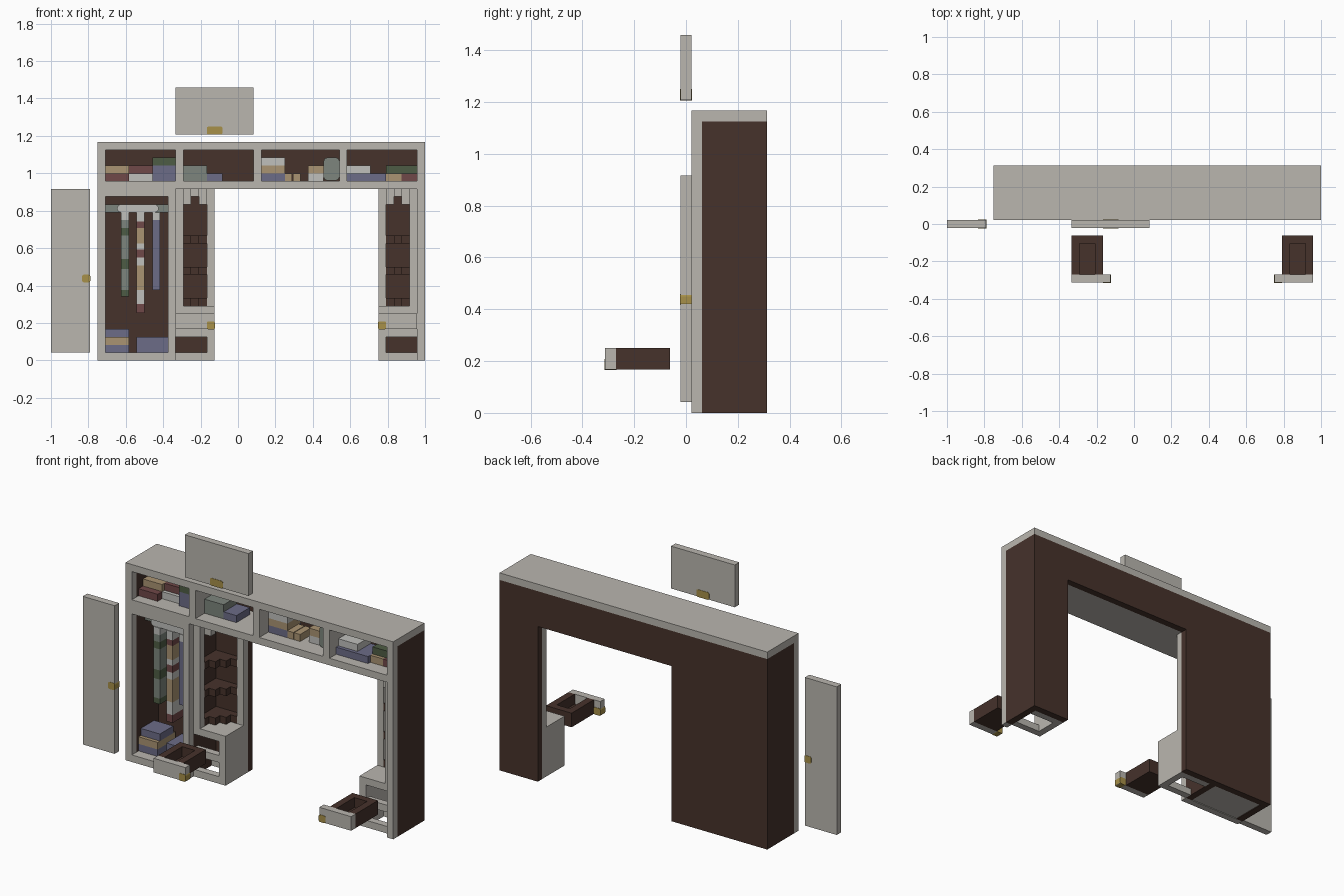
import bpy, bmesh
from mathutils import Vector

if "Cube" in bpy.data.objects:
    bpy.data.objects.remove(bpy.data.objects["Cube"], do_unlink=True)

U = 1 / 24  # everything sits on a grid of this step


def material(name, rgb):
    m = bpy.data.materials.new(name)
    m.use_nodes = True
    m.diffuse_color = (*rgb, 1)
    m.node_tree.nodes["Principled BSDF"].inputs["Base Color"].default_value = (*rgb, 1)
    return m


GREY = material("warm grey paint", (0.491, 0.468, 0.429))
BROWN = material("dark brown wood", (0.061, 0.032, 0.024))
GOLD = material("brass", (0.386, 0.279, 0.065))
BLUE = material("dusty blue", (0.150, 0.150, 0.242))
GREEN = material("moss green", (0.076, 0.107, 0.058))
TAN = material("tan", (0.402, 0.296, 0.171))
RED = material("dull red", (0.162, 0.065, 0.065))
SAGE = material("sage grey", (0.205, 0.235, 0.205))
WHITE = material("off white", (0.53, 0.53, 0.505))


def build(name, mat, boxes, flip=False, bevel=0):
    """One object from boxes (x0, x1, y0, y1, z0, z1) in grid steps.
    flip mirrors to the right-hand column, bevel rounds the edges along y."""
    bm = bmesh.new()
    for x0, x1, y0, y1, z0, z1 in boxes:
        if flip:
            x0, x1 = 15 - x1, 15 - x0
        lo, hi = Vector((x0, y0, z0)) * U, Vector((x1, y1, z1)) * U
        verts = bmesh.ops.create_cube(bm, size=1)["verts"]
        for v in verts:
            v.co = Vector((lo[i] if v.co[i] < 0 else hi[i] for i in range(3)))
    if bevel:
        edges = [e for e in bm.edges if abs(e.verts[0].co.y - e.verts[1].co.y) > 1e-5]
        bmesh.ops.bevel(bm, geom=edges, offset=bevel * U, segments=2, profile=0.5,
                        affect='EDGES')
    bmesh.ops.recalc_face_normals(bm, faces=bm.faces)
    me = bpy.data.meshes.new(name)
    bm.to_mesh(me)
    bm.free()
    me.materials.append(mat)
    ob = bpy.data.objects.new(name, me)
    bpy.context.collection.objects.link(ob)
    return ob


# Outer carcass
build("top_board", GREY, [(-18, 24, 0.5, 7.5, 27, 28)])
build("bridge_floor", GREY, [(-18, 24, 0.5, 1.5, 22, 23), (-17, 23, 1.5, 6.5, 22, 23)])
build("back_panel", BROWN, [(-18, -3, 6.5, 7.5, 0, 22), (18, 24, 6.5, 7.5, 0, 22),
                            (-18, 24, 6.5, 7.5, 22, 27)])
build("side_walls", BROWN, [(-18, -17, 1.5, 6.5, 0, 27), (23, 24, 1.5, 6.5, 0, 27),
                            (-9, -8, 1.5, 6.5, 0, 22)])
build("front_frame", GREY, [
    (-18, -17, 0.5, 1.5, 0, 22), (-9, -8, 0.5, 1.5, 0, 22), (23, 24, 0.5, 1.5, 0, 22),
    (-17, -9, 0.5, 1.5, 0, 1), (-17, -9, 0.5, 1.5, 21, 22),
    (-18, -17, 0.5, 1.5, 23, 27), (23, 24, 0.5, 1.5, 23, 27)])
build("upper_dividers", GREY, [(x, x + 1, 0.5, 6.5, 23, 27) for x in (-8, 2, 13)])
build("closet_floor", GREY, [(-17, -9, 1.5, 6.5, 0.1, 1)])

# Corner shelf columns with a drawer cabinet below and an open drawer in front
for side, flip in (("left", True), ("right", False)):
    build(side + "_cabinet", GREY, [
        (-8, -3, 1.5, 6.5, 6, 7),
        (-4, -3, 1.5, 6.5, 0, 6),
        (-8, -4, 1.5, 2.5, 0, 1), (-8, -4, 1.5, 2.5, 3, 4),
        (-8, -4, 5.5, 6.5, 0, 1)], flip)
    build(side + "_corner_shelves", BROWN, [
        (-8 + i, -7 + i, 2.5 + i, 6.5, z, z + 1) for z in (7, 11, 15) for i in range(4)], flip)
    build(side + "_shelf_arch", GREY, [
        (-8, -7, 1.5, 2.5, 7, 22), (-7, -6, 2.5, 3.5, 20, 22), (-6, -5, 3.5, 4.5, 21, 22),
        (-5, -4, 4.5, 5.5, 20, 22), (-4, -3, 5.5, 6.5, 7, 22)], flip)
    build(side + "_drawer_front", GREY, [(-8, -3, -7.5, -6.5, 4, 6)], flip)
    build(side + "_drawer_box", BROWN, [
        (-8, -7, -6.5, -1.5, 4, 6), (-5, -4, -6.5, -1.5, 4, 6),
        (-7, -5, -2.5, -1.5, 4, 6), (-7, -5, -6.5, -2.5, 4, 4.6)], flip)
    build(side + "_drawer_pull", GOLD, [(-4, -2.95, -7.55, -6.45, 3.97, 5)], flip, bevel=0.2)

# Loose doors with brass pulls
build("closet_door", GREY, [(-24, -19, -0.5, 0.5, 1, 22)])
build("closet_door_pull", GOLD, [(-20, -18.95, -0.55, 0.55, 10, 11)], bevel=0.2)
build("upper_door", GREY, [(-8, 2, -0.5, 0.5, 29, 35)])
build("upper_door_pull", GOLD, [(-4, -2, -0.55, 0.55, 28.95, 30)], bevel=0.2)

# Folded things in the upper compartments: (name, material, x0, x1, z0, z1, y0, y1)
for name, mat, x0, x1, z0, z1, y0, y1 in [
    ("red_stack", RED, -17, -14, 23, 24, 2, 5.5),
    ("tan_stack", TAN, -17, -14, 24, 25, 3, 6),
    ("white_stack", WHITE, -14, -11, 23, 24, 3, 6),
    ("red_cloth", RED, -14, -11, 24, 25, 3.5, 6),
    ("blue_box", BLUE, -11, -8, 23, 25, 2.5, 6),
    ("green_cloth", GREEN, -11, -8, 25, 26, 2.5, 6),
    ("sage_box", SAGE, -7, -4, 23, 25, 2.5, 5.5),
    ("blue_cloth", BLUE, -4, -2, 23, 24, 2.5, 5.5),
    ("blue_stack", BLUE, 3, 6, 23, 24, 2.5, 5.5),
    ("tan_cloth", TAN, 3, 6, 24, 25, 2.5, 5.5),
    ("white_cloth", WHITE, 3, 6, 25, 26, 2.5, 5.5),
    ("tan_shoe_a", TAN, 6, 6.95, 23, 24, 2.5, 5),
    ("tan_shoe_b", TAN, 7.05, 8, 23, 24, 2.5, 5),
    ("white_base", WHITE, 9, 11, 23, 24, 3, 5.5),
    ("tan_top", TAN, 9, 11, 24, 25, 3, 5.5),
    ("wide_blue_stack", BLUE, 14, 19, 23, 24, 2, 5.5),
    ("white_top", WHITE, 14, 17, 24, 25, 2.5, 5.5),
    ("small_tan_stack", TAN, 19, 21, 23, 24, 2.5, 5.5),
    ("small_red_stack", RED, 21, 23, 23, 24, 2.5, 5.5),
    ("green_top", GREEN, 19, 23, 24, 25, 3, 6),
    # Boxes on the closet floor
    ("floor_blue_bottom", BLUE, -17, -14, 1, 2, 2, 6),
    ("floor_tan_middle", TAN, -17, -14, 2, 3, 2, 6),
    ("floor_blue_top", BLUE, -17, -14, 3, 4, 2.5, 5.5),
    ("floor_blue_box", BLUE, -13, -9, 1, 3, 2.5, 6),
]:
    build(name, mat, [(x0, x1, y0, y1, z0, z1)])
build("sage_bag", SAGE, [(11, 13, 2.5, 5, 23.1, 26)], bevel=0.4)

# Hanging rail, hangers and striped clothes, listed from the top stripe down
build("closet_rail", SAGE, [(-17, -9, 3.5, 4.5, 19, 20)])
build("hanger_bar", WHITE, [(-15.5, -10.2, 2.6, 3.45, 19, 20)], bevel=0.4)
clothes = {
    "left_garment": (-15, 19, [(WHITE, 18), (SAGE, 17), (GREEN, 16), (SAGE, 13),
                               (GREEN, 11.7), (SAGE, 9), (GREEN, 8.2)]),
    "middle_garment": (-13, 19, [(WHITE, 17.8), (RED, 17), (TAN, 15), (WHITE, 14.2),
                                 (RED, 13.2), (WHITE, 12.2), (TAN, 9), (WHITE, 7.2), (RED, 6.1)]),
    "right_garment": (-11, 19, [(WHITE, 18), (BLUE, 9)]),
}
for name, (x, top, stripes) in clothes.items():
    for i, (mat, bottom) in enumerate(stripes):
        build(f"{name}_{i + 1}", mat, [(x, x + 1, 2.5, 5.5, bottom, top)])
        top = bottom
